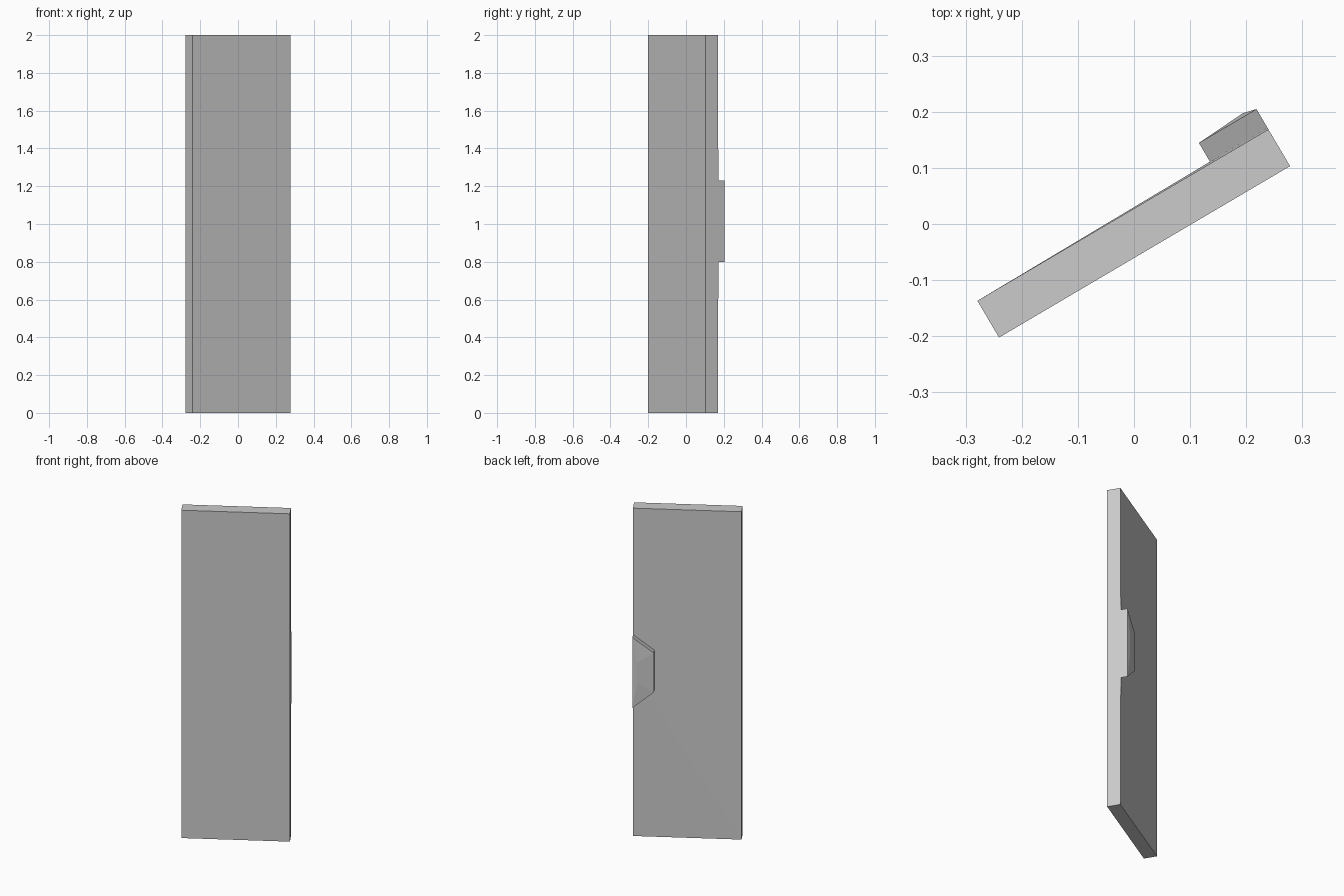
import bpy, bmesh, math

if "Cube" in bpy.data.objects:
    bpy.data.objects.remove(bpy.data.objects["Cube"])

ANGLE = math.radians(30.5)
CENTRE = (-0.001, -0.016, 0.0)


def make_part(name, points, faces):
    """Build a flat-faced solid in the panel's own frame, then turn it into place."""
    bm = bmesh.new()
    v = [bm.verts.new(p) for p in points]
    for f in faces:
        bm.faces.new([v[i] for i in f])
    bmesh.ops.recalc_face_normals(bm, faces=bm.faces)
    mesh = bpy.data.meshes.new(name)
    bm.to_mesh(mesh)
    bm.free()
    obj = bpy.data.objects.new(name, mesh)
    obj.location = CENTRE
    obj.rotation_euler.z = ANGLE
    bpy.context.collection.objects.link(obj)
    return obj


# Door panel: upright slab whose rear edge bows out slightly at mid height
W, F, B = 0.301, -0.039, 0.037
panel = [(x, y, z) for z in (0, 2) for x, y in ((-W, F), (W, F), (W, B), (-W, B))]
panel.append((W, B + 0.004, 1.0))
make_part("door_panel", panel, [
    (0, 1, 2, 3), (4, 5, 6, 7), (0, 1, 5, 4), (0, 3, 7, 4),
    (1, 2, 8, 6, 5), (3, 2, 8), (3, 8, 7), (7, 8, 6)])

# Handle block: trapezoid tapering away from the panel edge, with a low ridge
outline = [(0.301, 0.80), (0.301, 1.23), (0.182, 1.14), (0.182, 0.90)]
handle = [(x, 0.036, z) for x, z in outline]
handle += [(x, 0.079, z) for x, z in outline]
handle += [(0.276, 0.085, 0.95), (0.276, 0.085, 1.08)]
sides = [(i, (i + 1) % 4, (i + 1) % 4 + 4, i + 4) for i in range(4)]
make_part("handle_block", handle, sides + [
    (0, 1, 2, 3), (4, 5, 9, 8), (5, 6, 9), (6, 7, 8, 9), (7, 4, 8)])
